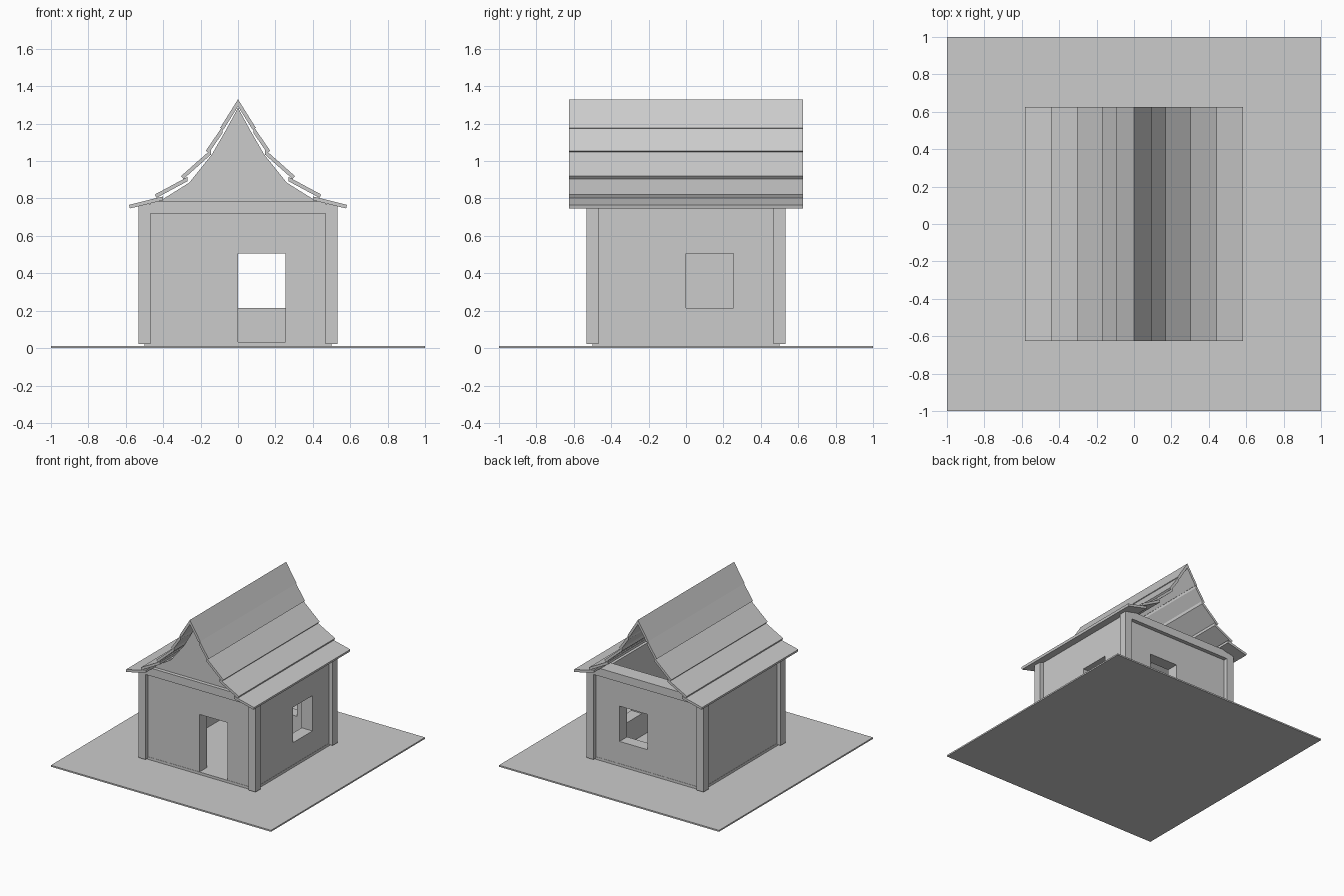
import bpy, bmesh
from math import cos, sin, atan2

if "Cube" in bpy.data.objects:
    bpy.data.objects.remove(bpy.data.objects["Cube"], do_unlink=True)

grey = bpy.data.materials.new("plain_grey")
grey.use_nodes = True
COLOUR = (0.6, 0.6, 0.6, 1)
grey.diffuse_color = COLOUR
grey.node_tree.nodes["Principled BSDF"].inputs["Base Color"].default_value = COLOUR


def prism(name, profile, y0, y1):
    """Extrude an (x, z) profile along y."""
    bm = bmesh.new()
    face = bm.faces.new([bm.verts.new((x, y0, z)) for x, z in profile])
    new = bmesh.ops.extrude_face_region(bm, geom=[face])["geom"]
    for v in new:
        if isinstance(v, bmesh.types.BMVert):
            v.co.y = y1
    bmesh.ops.recalc_face_normals(bm, faces=bm.faces)
    mesh = bpy.data.meshes.new(name)
    bm.to_mesh(mesh)
    bm.free()
    mesh.materials.append(grey)
    obj = bpy.data.objects.new(name, mesh)
    bpy.context.collection.objects.link(obj)
    return obj


def box(name, x0, x1, y0, y1, z0, z1):
    return prism(name, [(x0, z0), (x1, z0), (x1, z1), (x0, z1)], y0, y1)


def cut(target, cutter):
    """Subtract the cutter, then discard it."""
    cutter.hide_render = True
    mod = target.modifiers.new("opening", "BOOLEAN")
    mod.operation = "DIFFERENCE"
    mod.solver = "EXACT"
    mod.object = cutter
    bpy.context.view_layer.update()
    bpy.context.view_layer.objects.active = target
    bpy.ops.object.modifier_apply(modifier=mod.name)
    bpy.data.objects.remove(cutter, do_unlink=True)


# Ground plate and floor
box("ground_plate", -1, 1, -1, 1, 0, 0.012)
box("floor_slab", -0.5, 0.5, -0.5, 0.5, 0.012, 0.033)

# Hollow walls with a door in front, windows at the back and left
walls = box("walls", -0.498, 0.498, -0.498, 0.498, 0.033, 0.77)
cut(walls, box("room_cutter", -0.4, 0.4, -0.4, 0.4, 0, 1))
cut(walls, box("door_cutter", 0, 0.255, -0.7, -0.3, 0, 0.505))
cut(walls, box("back_window_cutter", 0, 0.255, 0.3, 0.7, 0.215, 0.505))
cut(walls, box("side_window_cutter", 0.3, 0.7, 0, 0.255, 0.215, 0.505))

# Corner posts
for sx, side in ((-1, "right"), (1, "left")):
    for sy, end in ((-1, "front"), (1, "back")):
        x, y = sx * 0.5, sy * 0.5
        box(f"{end}_{side}_post", x - 0.032, x + 0.032, y - 0.032, y + 0.032, 0.022, 0.77)

# Tie beams over the front and back walls
box("front_beam", -0.468, 0.468, -0.53, -0.402, 0.72, 0.785)
box("back_beam", -0.468, 0.468, 0.402, 0.53, 0.72, 0.785)

# Front gable, the back gable stays open
half = [(0.42, 0.785), (0.26, 0.885), (0.14, 1.035), (0.065, 1.165)]
gable = half + [(0, 1.285)] + [(-x, z) for x, z in reversed(half)]
prism("front_gable", gable, -0.5, -0.42)

# Overlapping roof boards, steeper towards the ridge: lower and upper top edges
boards = [((0.583, 0.766), (0.4, 0.811)),
          ((0.445, 0.821), (0.27, 0.915)),
          ((0.305, 0.919), (0.145, 1.061)),
          ((0.172, 1.055), (0.083, 1.185)),
          ((0.095, 1.178), (0, 1.33))]
THICK = 0.02
for i, ((x0, z0), (x1, z1)) in enumerate(boards, 1):
    a = atan2(z1 - z0, x0 - x1)
    quad = [(x0, z0), (x1, z1), (x1, z1 - THICK / cos(a)),
            (x0 - THICK * sin(a), z0 - THICK * cos(a))]
    for s, side in ((-1, "right"), (1, "left")):
        prism(f"{side}_roof_board_{i}", [(s * x, z) for x, z in quad], -0.625, 0.625)
